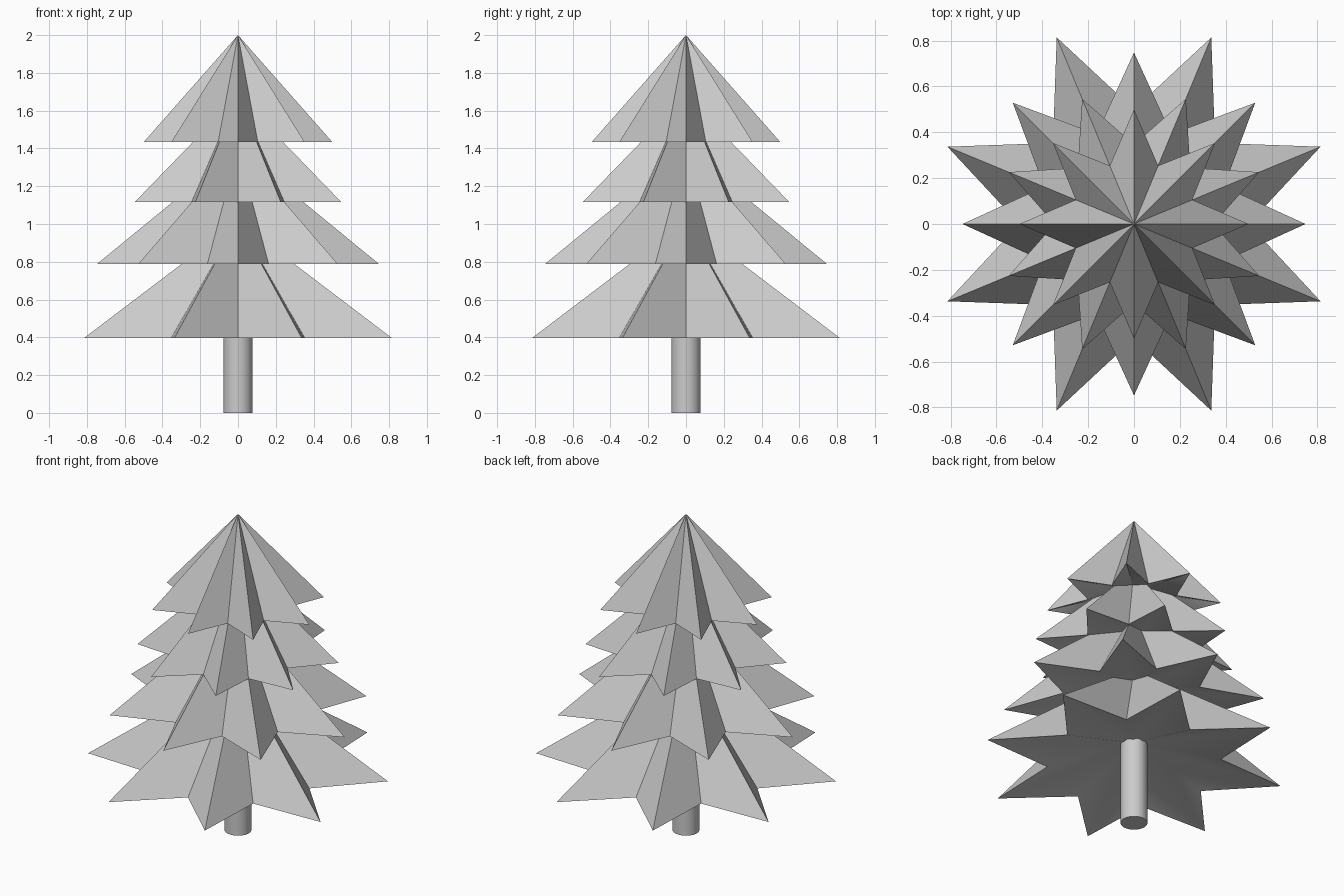
import bpy, bmesh
from math import pi, cos, sin, radians

if "Cube" in bpy.data.objects:
    bpy.data.objects.remove(bpy.data.objects["Cube"])


def star_tier(name, z, apex, under, r_tip, r_valley, offset):
    """Eight-pointed star cone with a shallow hollowed underside."""
    bm = bmesh.new()
    top = bm.verts.new((0, 0, apex))
    base = bm.verts.new((0, 0, under))
    rim = []
    for i in range(16):
        r = r_valley if i % 2 else r_tip
        a = i * pi / 8 + offset
        rim.append(bm.verts.new((r * cos(a), r * sin(a), z)))
    for i in range(16):
        a, b = rim[i], rim[(i + 1) % 16]
        bm.faces.new((a, b, top))
        bm.faces.new((b, a, base))
    me = bpy.data.meshes.new(name)
    bm.to_mesh(me)
    bm.free()
    ob = bpy.data.objects.new(name, me)
    bpy.context.collection.objects.link(ob)
    smooth(ob, 50)
    return ob


def smooth(ob, angle):
    bpy.ops.object.select_all(action='DESELECT')
    ob.select_set(True)
    bpy.context.view_layer.objects.active = ob
    bpy.ops.object.shade_smooth_by_angle(angle=radians(angle))


# Foliage tiers, bottom to top, each turned half a step from the last
star_tier("foliage_bottom", 0.397, 1.015, 0.53, 0.881, 0.50, pi / 8)
star_tier("foliage_lower_middle", 0.787, 1.40, 0.90, 0.748, 0.425, 0)
star_tier("foliage_upper_middle", 1.117, 1.68, 1.22, 0.591, 0.347, pi / 8)
star_tier("foliage_top", 1.433, 2.0, 1.54, 0.50, 0.275, 0)

# Trunk, ending just inside the bottom tier
bpy.ops.mesh.primitive_cylinder_add(vertices=32, radius=0.077, depth=0.52, location=(0, 0, 0.26))
trunk = bpy.context.object
trunk.name = "trunk"
smooth(trunk, 30)
